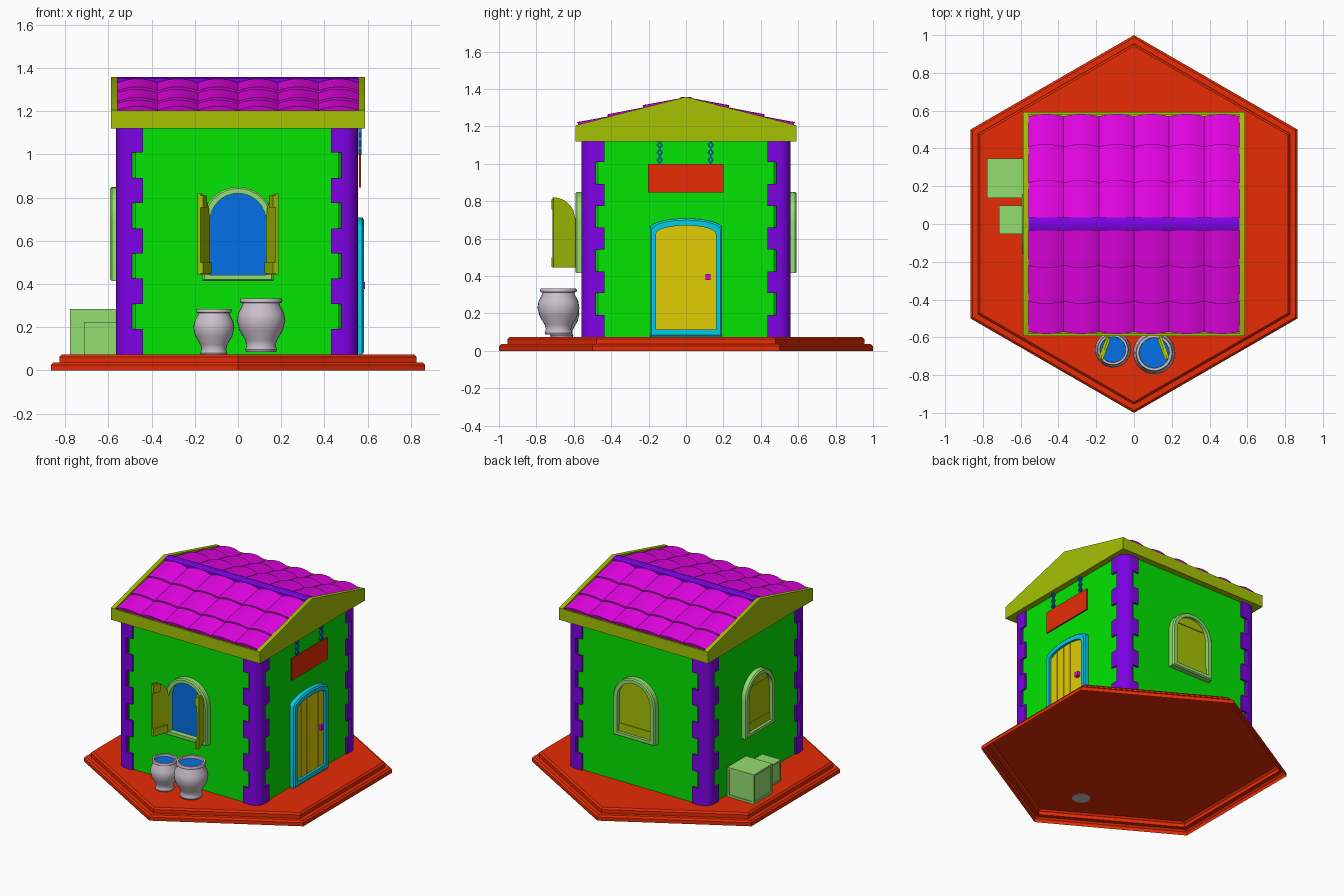
import bpy, bmesh, math
from mathutils import Matrix, Vector

if "Cube" in bpy.data.objects:
    bpy.data.objects.remove(bpy.data.objects["Cube"])


def material(name, r, g, b):
    lin = [((c / 255 + 0.055) / 1.055) ** 2.4 if c > 10 else c / 255 / 12.92 for c in (r, g, b)]
    m = bpy.data.materials.new(name)
    m.diffuse_color = (*lin, 1)
    m.use_nodes = True
    m.node_tree.nodes["Principled BSDF"].inputs["Base Color"].default_value = m.diffuse_color
    return m


RED = material("red", 232, 44, 4)
PURPLE = material("purple", 126, 2, 230)
GREEN = material("green", 2, 230, 2)
LIME = material("lime", 166, 194, 4)
MAGENTA = material("magenta", 230, 4, 230)
PALE = material("pale green", 148, 222, 112)
BLUE = material("blue", 4, 112, 232)
CYAN = material("cyan", 4, 206, 230)
YELLOW = material("yellow", 226, 204, 4)
GREY = material("grey", 204, 192, 204)


def make(name, lofts, mat, rot=0, smooth=30, dx=0):
    """One object from lofts of equal closed rings; caps: True both ends, False loops round, 'end' last only."""
    bm = bmesh.new()
    for rings, caps in lofts:
        vs = [[bm.verts.new(p) for p in ring] for ring in rings]
        n = len(vs[0])
        pairs = list(zip(vs, vs[1:])) + ([] if caps else [(vs[-1], vs[0])])
        for a, b in pairs:
            for i in range(n):
                bm.faces.new((a[i], a[(i + 1) % n], b[(i + 1) % n], b[i]))
        if caps:
            bm.faces.new(vs[-1])
        if caps is True:
            bm.faces.new(vs[0])
    bmesh.ops.recalc_face_normals(bm, faces=bm.faces)
    bm.transform(Matrix.Translation((dx, 0, 0)) @ Matrix.Rotation(math.radians(rot), 4, 'Z'))
    me = bpy.data.meshes.new(name)
    bm.to_mesh(me)
    bm.free()
    me.materials.append(mat)
    for p in me.polygons:
        p.use_smooth = True
    me.set_sharp_from_angle(angle=math.radians(smooth))
    ob = bpy.data.objects.new(name, me)
    bpy.context.collection.objects.link(ob)
    return ob


def at(pts, d):
    return [(u, -d, z) for u, z in pts]


def prism(pts, d0, d1):
    return [at(pts, d0), at(pts, d1)], True


def rect(u0, u1, z0, z1):
    return [(u0, z0), (u1, z0), (u1, z1), (u0, z1)]


def box(x0, x1, y0, y1, z0, z1):
    return prism(rect(x0, x1, z0, z1), -y0, -y1)


def arch(hw, zb, zs, rise, n=16):
    arc = [(hw * math.cos(math.pi * i / n), zs + rise * math.sin(math.pi * i / n)) for i in range(n + 1)]
    return [(-hw, zb), (hw, zb)] + arc


def frame(outer, inner, d0, d1):
    soft = [(a + (c - a) * .25, b + (d - b) * .25) for (a, b), (c, d) in zip(outer, inner)]
    return [at(outer, d0), at(outer, d1 - .008), at(soft, d1), at(inner, d1), at(inner, d0)], False


def lathe(profile, cx, cy, n, caps=True):
    ang = [math.pi / 2 + 2 * math.pi * i / n for i in range(n)]
    return [[(cx + r * math.cos(a), cy + r * math.sin(a), z) for a in ang] for r, z in profile], caps


# Hexagonal stepped base, a shell open underneath
make("base", [lathe([(1, 0), (1, .025), (.987, .037), (.955, .037), (.955, .062), (.942, .074)], 0, 0, 6, 'end')], RED)

# Walls with cut corners, and rounded corner quoins
a, b = .548, .47
plan = [(b, -a), (a, -b), (a, b), (b, a), (-b, a), (-a, b), (-a, -b), (-b, -a)]
make("walls", [([[(x, y, z) for x, y in plan] for z in (.0745, 1.13)], True)], GREEN, dx=-.004)
D, R, step = .56, .07, (1.125 - .0745) / 9
for k in range(4):
    blocks = []
    for i in range(9):
        L = .485 if i % 2 else .435
        arc = [(D - R + R * math.cos(math.radians(t)), -D + R + R * math.sin(math.radians(t))) for t in range(-90, 1, 15)]
        pts = [(L, -D)] + arc + [(D, -L), (L, -L)]
        blocks.append(([[(x, y, .0745 + step * j) for x, y in pts] for j in (i, i + 1)], True))
    make(f"corner_{k}", blocks, PURPLE, 90 * k, dx=-.005)

# Roof body, gables and ridge
PITCH = .258
gable = [(-.592, 1.12), (.592, 1.12), (.592, 1.205), (0, 1.358), (-.592, 1.205)]
core = [(-.592, 1.12), (.592, 1.12), (.592, 1.203), (.58, 1.203), (.58, 1.175), (0, 1.322),
        (-.58, 1.175), (-.58, 1.203), (-.592, 1.203)]
make("gables", [prism(gable, .558, .588), prism(gable, -.588, -.558)], LIME, 90)
make("roof_body", [prism(core, -.558, .558)], LIME, 90)
make("ridge", [prism([(-.034, 1.32), (.034, 1.32), (.034, 1.352), (.02, 1.358), (-.02, 1.358), (-.034, 1.352)],
                     -.558, .558)], PURPLE, 90)


# Roof tiles: six arched columns in three overlapping rows per slope
def tile_ring(x0, w, y, lift, tip):
    base = 1.205 + (.592 - y) * PITCH + lift
    ring = [(x0, -y, base - .015), (x0 + w, -y, base - .015)]
    for i in range(9):
        t = 1 - i / 8
        s = 1 - (2 * t - 1) ** 2
        ring.append((x0 + w * t, -y - tip * s, base + .018 * s))
    return ring


w = 1.116 / 6
tiles = [([tile_ring(-.558 + j * w, w, lo, -.006, .012), tile_ring(-.558 + j * w, w, hi, -.018, 0)], True)
         for lo, hi in ((.57, .38), (.41, .19), (.22, .02)) for j in range(6)]
make("front_tiles", tiles, MAGENTA)
make("back_tiles", tiles, MAGENTA, 180)


# Open shutter leaf with two bars on its inner face
def shutter(s, swing, depth):
    hw, zb, zs = .13, .445, .69
    top = [(hw * i / 8, zs + math.sqrt(max(0, hw ** 2 - (hw - hw * i / 8) ** 2))) for i in range(9)]
    leaf = [(0, zb), (hw - .001, zb)] + top[::-1]
    parts = [prism(leaf, 0, .014), prism(rect(.015, .13, .448, .5), -.012, 0),
             prism(rect(.075, .13, .755, .81), -.012, 0)]
    turn = Matrix.Rotation(math.radians(-swing), 3, 'Z')
    out = []
    for rings, caps in parts:
        moved = [[turn @ Vector(p) for p in ring] for ring in rings]
        out.append(([[(s * (p.x - hw), p.y - depth, p.z) for p in ring] for ring in moved], caps))
    return out


# Arched windows: front open, back and left closed
for side, rot in (("front", 0), ("back", 180), ("left", -90)):
    inner = arch(.13, .443, .69, .13)
    make(side + "_window_frame", [frame(arch(.165, .415, .685, .165), inner, .54, .592)], PALE, rot)
    if side == "front":
        make("front_window_pane", [prism(inner, .54, .553)], BLUE)
        make("front_shutters", shutter(-1, 110, .592) + shutter(1, 110, .592), LIME)
    else:
        make(side + "_shutters", [prism(inner, .54, .566), prism(rect(-.13, .13, .443, .5), .56, .572),
                                  prism(arch(.108, .755, .7555, .064), .56, .572)], LIME, rot)

# Door: frame, planks and knob
inner = arch(.16, .115, .625, .045)
make("door_frame", [frame(arch(.193, .0745, .655, .053), inner, .54, .583)], CYAN, 90)
planks = [prism(inner, .54, .558)]
for i in range(5):
    a, b = -.16 + .064 * i + .002, -.16 + .064 * (i + 1) - .002
    tops = [(u, .625 + .045 * math.sqrt(max(0, 1 - (u / .16) ** 2))) for u in (b, (a + b) / 2, a)]
    planks.append(prism([(a, .115), (b, .115)] + tops, .558, .566))
make("door", planks, YELLOW, 90)
make("door_knob", [prism(rect(.103, .131, .378, .41), .56, .588)], MAGENTA, 90)

# Hanging sign with chains
make("sign", [prism(rect(-.203, .2, .847, 1.0), .56, .57)], RED, 90)


def diamond(u, z, a, b):
    return [(u, z - b), (u + a, z), (u, z + b), (u - a, z)]


make("sign_chains", [([at(diamond(u, z, .018, .023), .559), at(diamond(u, z, .018, .023), .571),
                       at(diamond(u, z, .007, .011), .571), at(diamond(u, z, .007, .011), .559)], False)
                     for u in (-.14, .132) for z in (1.02, 1.06, 1.1)], BLUE, 90)


# Crates with inset panels on the back and outer sides
def crate(name, x, y, size):
    ob = make(name, [box(x, x + size, y, y + size, .0745, .0745 + size)], PALE)
    bm = bmesh.new()
    bm.from_mesh(ob.data)
    sides = [f for f in bm.faces if f.normal.y > .5 or f.normal.x < -.5]
    bmesh.ops.inset_individual(bm, faces=sides, thickness=size * .1)
    for f in sides:
        ex = bmesh.ops.extrude_discrete_faces(bm, faces=[f])["faces"][0]
        bmesh.ops.translate(bm, verts=ex.verts[:], vec=-ex.normal * .006)
    for f in bm.faces:
        f.smooth = False
    bm.to_mesh(ob.data)
    bm.free()


crate("large_crate", -.778, .137, .21)
crate("small_crate", -.714, -.052, .15)


# Water pots
def pot(name, x, y, r, z0, h):
    shape = [(.62, 0), (.66, .04), (.6, .12), (.66, .22), (.9, .4), (1, .58), (.95, .72), (.78, .87),
             (.76, .91), (.86, .92), (.88, .96), (.84, 1), (.72, 1), (.7, .86)]
    make(name, [lathe([(r * a, z0 + h * b) for a, b in shape], x, y, 28)], GREY, smooth=40)
    make(name + "_water", [lathe([(r * .71, z0 + h * .88), (r * .71, z0 + h * .92)], x, y, 28)], BLUE)


pot("small_pot", -.112, -.665, .095, .0725, .213)
pot("large_pot", .107, -.682, .112, .086, .248)
